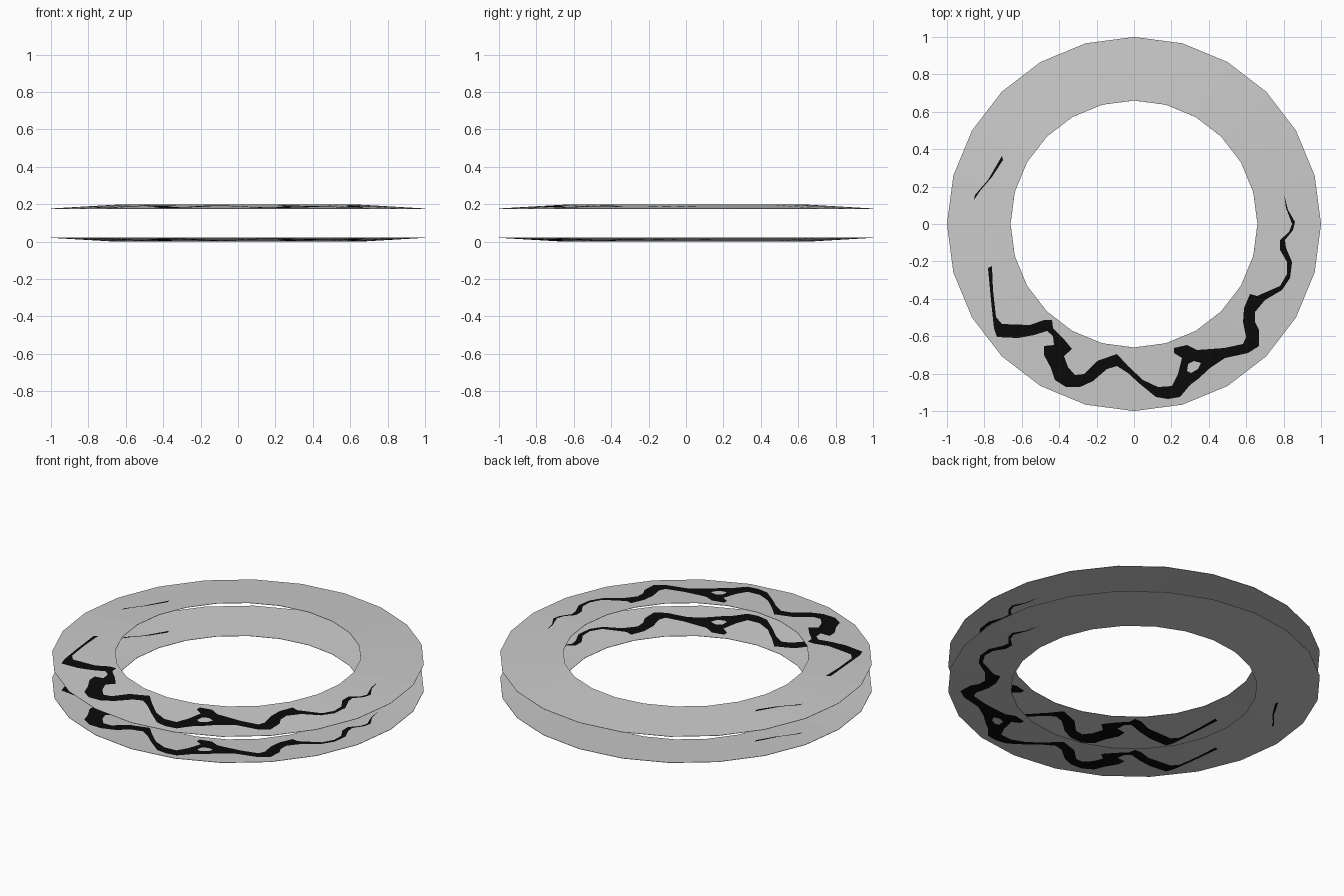
import bpy, bmesh, math
from mathutils import Vector
from mathutils.geometry import delaunay_2d_cdt

if "Cube" in bpy.data.objects:
    bpy.data.objects.remove(bpy.data.objects["Cube"])

SIDES, R_IN, R_OUT = 24, 0.66, 1.0
STEP = 2 * math.pi / SIDES
UNIT = 187.0  # drawing units of the painted outlines per model unit

# Painted crack: inner edge left to right, outer edge back again
inner_edge = [(-146, -44), (-142, -42), (-141, -66), (-138, -93), (-132, -100), (-104, -101),
    (-90, -96), (-82, -96), (-81, -104), (-71, -114), (-62, -125), (-70, -132), (-66, -143),
    (-59, -151), (-50, -150), (-37, -137), (-17, -130), (-6, -142), (9, -156), (24, -163),
    (38, -162), (44, -150), (48, -134), (40, -129), (40, -124), (53, -121), (63, -126),
    (90, -124), (109, -120), (112, -113), (109, -98), (110, -84), (116, -70), (123, -72),
    (146, -62), (153, -50), (153, -38), (146, -26), (146, -16), (155, -8), (158, 0),
    (152, 16), (150, 30)]
outer_edge = [(154, 14), (161, 2), (159, -6), (151, -16), (152, -24), (158, -38), (156, -54),
    (148, -66), (131, -76), (121, -88), (121, -98), (125, -106), (125, -122), (114, -129),
    (91, -134), (76, -144), (64, -155), (56, -161), (46, -173), (34, -175), (22, -173),
    (6, -160), (-6, -149), (-17, -142), (-27, -145), (-41, -157), (-54, -163), (-68, -163),
    (-79, -156), (-83, -144), (-90, -131), (-90, -122), (-80, -121), (-81, -112), (-87, -107),
    (-100, -111), (-116, -114), (-137, -113), (-140, -104), (-143, -76)]
hole = [(54, -140), (60, -137), (67, -139), (64, -145), (57, -149), (53, -147)]
streak = [(-160, 24), (-159, 29), (-146, 44), (-132, 68), (-131, 64), (-142, 47), (-154, 33)]
outlines = [[(x / UNIT, y / UNIT) for x, y in o]
            for o in (inner_edge + outer_edge, hole, streak)]


def circle(r):
    return [(r * math.cos(i * STEP), r * math.sin(i * STEP)) for i in range(SIDES)]


def poly_radius(x, y):
    """Radius measured on the 24-sided ring, so every facet stays flat."""
    a = math.atan2(y, x) % STEP - STEP / 2
    return math.hypot(x, y) * math.cos(a) / math.cos(STEP / 2)


def painted(x, y):
    """Even-odd test against all painted outlines."""
    inside = False
    for o in outlines:
        for (x1, y1), (x2, y2) in zip(o, o[1:] + o[:1]):
            if (y1 > y) != (y2 > y) and x < x1 + (y - y1) * (x2 - x1) / (y2 - y1):
                inside = not inside
    return inside


def material(name, rgb):
    m = bpy.data.materials.new(name)
    m.diffuse_color = (*rgb, 1)
    m.use_nodes = True
    m.node_tree.nodes["Principled BSDF"].inputs["Base Color"].default_value = m.diffuse_color
    return m


grey = material("light_grey", (0.6, 0.6, 0.6))
black = material("black", (0.003, 0.003, 0.003))

# Flat layout: both rims, facet spokes and painted outlines cut into one sheet
points, edges = [], []
for loop in [circle(R_IN), circle(R_OUT)] + outlines:
    b, n = len(points), len(loop)
    points += [Vector(p) for p in loop]
    edges += [(b + i, b + (i + 1) % n) for i in range(n)]
edges += [(i, i + SIDES) for i in range(SIDES)]
flat_verts, _, flat_faces, *_ = delaunay_2d_cdt(points, edges, [], 0, 1e-5)


def ring(name, z_in, z_out, up):
    """Thin, slightly conical ring with the crack cut into its faces."""
    bm = bmesh.new()
    verts = []
    for x, y in flat_verts:
        t = (poly_radius(x, y) - R_IN) / (R_OUT - R_IN)
        verts.append(bm.verts.new((x, y, z_in + t * (z_out - z_in))))
    for f in flat_faces:
        cx = sum(flat_verts[i].x for i in f) / len(f)
        cy = sum(flat_verts[i].y for i in f) / len(f)
        if R_IN < poly_radius(cx, cy) < R_OUT:
            face = bm.faces.new([verts[i] for i in f])
            face.material_index = int(painted(cx, cy))
            face.normal_update()
            if (face.normal.z > 0) != up:
                face.normal_flip()
    bmesh.ops.delete(bm, geom=[v for v in bm.verts if not v.link_faces], context='VERTS')
    me = bpy.data.meshes.new(name)
    bm.to_mesh(me)
    bm.free()
    me.materials.append(grey)
    me.materials.append(black)
    ob = bpy.data.objects.new(name, me)
    bpy.context.collection.objects.link(ob)
    # Give the sheet a little thickness, inward from its visible side
    mod = ob.modifiers.new("thickness", 'SOLIDIFY')
    mod.thickness, mod.offset = 0.002, -1


ring("upper_ring", 0.197, 0.177, True)
ring("lower_ring", 0.0, 0.02, False)
